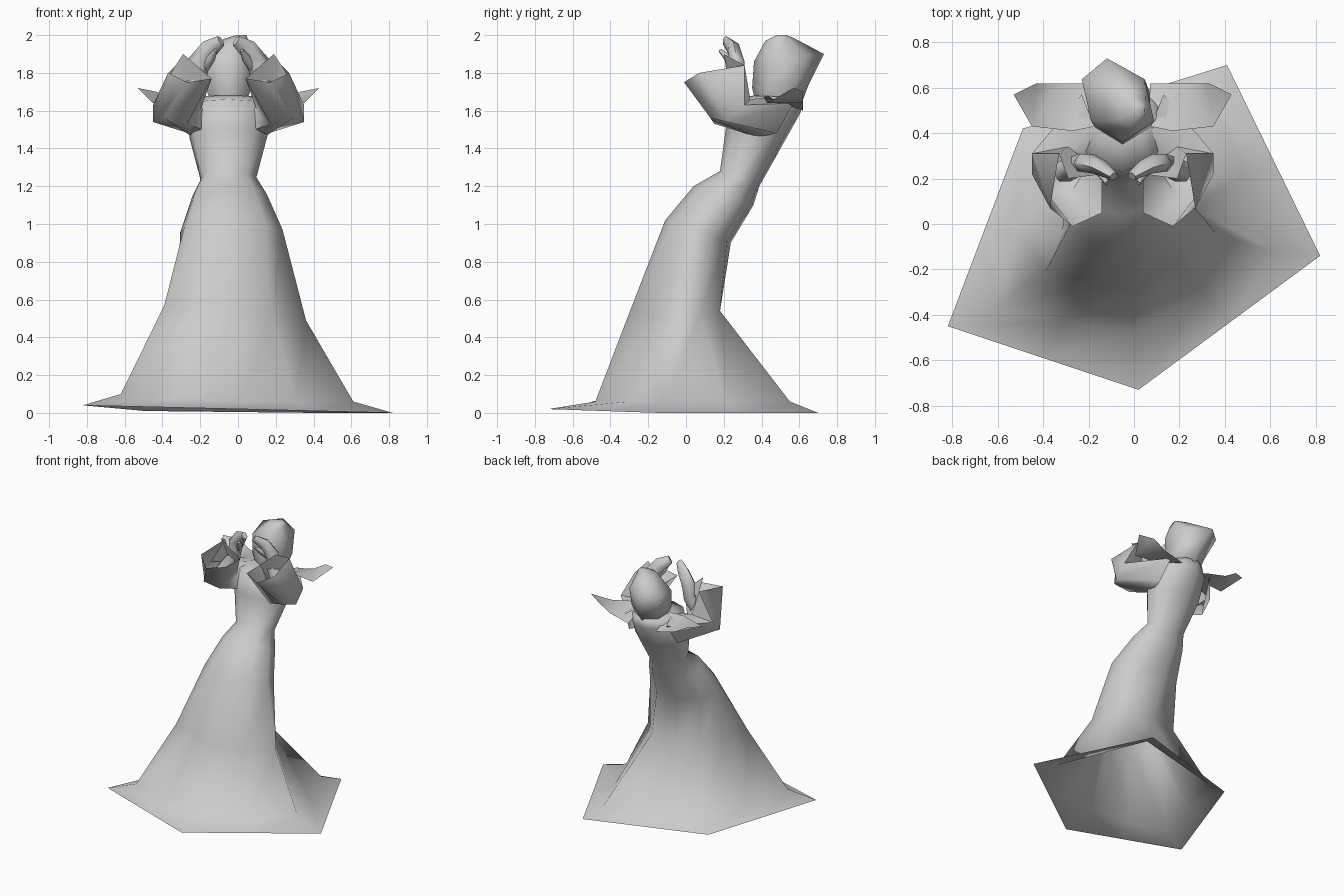
import bpy, bmesh, math
from mathutils import Vector

if "Cube" in bpy.data.objects:
    bpy.data.objects.remove(bpy.data.objects["Cube"])

CX = -0.05   # symmetry plane of the upper figure
ANGLES = [205, 237, 270, 310, 350, 25, 60, 100, 140, 172]


def finish(name, bm, angle=40):
    bmesh.ops.recalc_face_normals(bm, faces=bm.faces)
    me = bpy.data.meshes.new(name)
    bm.to_mesh(me)
    bm.free()
    ob = bpy.data.objects.new(name, me)
    bpy.context.collection.objects.link(ob)
    bpy.ops.object.select_all(action='DESELECT')
    ob.select_set(True)
    bpy.context.view_layer.objects.active = ob
    bpy.ops.object.shade_smooth_by_angle(angle=math.radians(angle))
    return ob


def loft(name, rings, cap_start=False, cap_end=False, angle=70):
    bm = bmesh.new()
    loops = [[bm.verts.new(p) for p in r] for r in rings]
    n = len(rings[0])
    for a, b in zip(loops, loops[1:]):
        for i in range(n):
            j = (i + 1) % n
            bm.faces.new((a[i], a[j], b[j], b[i]))
    if cap_start:
        bm.faces.new(loops[0])
    if cap_end:
        bm.faces.new(loops[-1])
    return finish(name, bm, angle)


def ring(cx, rx, y0, y1, z0, z1, angles=ANGLES):
    """Tilted oval from front (y0, z0) to back (y1, z1)."""
    pts = []
    for a in angles:
        c, s = math.cos(math.radians(a)), math.sin(math.radians(a))
        t = (s + 1) / 2
        pts.append((cx + rx * c, y0 + (y1 - y0) * t, z0 + (z1 - z0) * t))
    return pts


def with_midpoints(corners):
    out = []
    for i, p in enumerate(corners):
        q = corners[(i + 1) % len(corners)]
        out += [Vector(p), (Vector(p) + Vector(q)) / 2]
    return out


def mirrored(points):
    return [(2 * CX - x, y, z) for x, y, z in points]


def tube(path, radii):
    out = []
    for i, p in enumerate(path):
        p = Vector(p)
        d = Vector(path[min(i + 1, len(path) - 1)]) - Vector(path[max(i - 1, 0)])
        u = d.cross(Vector((0, 1, 0))).normalized()
        w = d.cross(u).normalized()
        ru, rw = radii[i]
        out.append([p + u * ru * math.cos(a) + w * rw * math.sin(a)
                    for a in (k * math.pi / 3 for k in range(6))])
    return out


# robe: hollow, five-cornered hem narrowing to waist and chest
hem = [(-0.82, -0.45, 0.04), (0.02, -0.73, 0.02), (0.82, -0.14, 0.0),
       (0.41, 0.70, 0.0), (-0.49, 0.42, 0.01)]
fold = [(-0.62, -0.38, 0.10), (0.0, -0.48, 0.06), (0.61, -0.12, 0.06),
        (0.34, 0.55, 0.06), (-0.40, 0.35, 0.07)]
knee = [(-0.39, -0.21, 0.57), (0.0, -0.30, 0.53), (0.36, -0.04, 0.49),
        (0.17, 0.18, 0.54), (-0.24, 0.15, 0.54)]
loft("robe", [
    with_midpoints(hem),
    with_midpoints(fold),
    with_midpoints(knee),
    ring(-0.035, 0.275, -0.11, 0.24, 1.02, 0.90),
    ring(-0.045, 0.20, 0.04, 0.36, 1.20, 1.10),
    ring(CX, 0.15, 0.18, 0.39, 1.28, 1.20),
    ring(CX, 0.21, 0.21, 0.52, 1.50, 1.43),
    ring(CX, 0.20, 0.23, 0.61, 1.66, 1.59),
    ring(CX, 0.13, 0.36, 0.62, 1.68, 1.67),
], cap_end=True, angle=110)

# hood, leaning back to a corner
H = [30, 90, 150, 210, 270, 330]
loft("hood", [
    ring(CX, 0.11, 0.37, 0.62, 1.64, 1.66, H),
    ring(CX, 0.14, 0.35, 0.65, 1.72, 1.74, H),
    [(x - 0.06 * max(0, (y - 0.5) / 0.2), y, z)
     for x, y, z in ring(CX, 0.16, 0.36, 0.73, 1.86, 1.90, H)],
    ring(-0.01, 0.07, 0.42, 0.57, 1.97, 1.985, H),
    ring(0.02, 0.03, 0.48, 0.53, 2.0, 2.0, H),
], cap_start=True, cap_end=True)

# bell sleeve: shoulder, elbow, cuff opening inwards
sleeve = [
    [(-0.26, 0.48, 1.48), (-0.24, 0.38, 1.46), (-0.19, 0.27, 1.50),
     (-0.16, 0.30, 1.63), (-0.17, 0.42, 1.67), (-0.23, 0.57, 1.64)],
    [(-0.45, 0.22, 1.54), (-0.39, 0.13, 1.56), (-0.27, 0.15, 1.53),
     (-0.20, 0.27, 1.60), (-0.29, 0.34, 1.66), (-0.45, 0.31, 1.63)],
    [(-0.37, 0.07, 1.80), (-0.27, -0.01, 1.75), (-0.14, 0.05, 1.77),
     (-0.14, 0.22, 1.77), (-0.29, 0.20, 1.90), (-0.33, 0.31, 1.84)],
]

# forearm with hand, bent towards the face
hand = tube([(-0.31, 0.23, 1.60), (-0.22, 0.27, 1.75), (-0.21, 0.27, 1.85),
             (-0.15, 0.25, 1.93), (-0.09, 0.21, 1.97)],
            [(0.06, 0.05), (0.05, 0.045), (0.06, 0.045), (0.05, 0.035), (0.03, 0.02)])
thumb = tube([(-0.18, 0.27, 1.83), (-0.14, 0.22, 1.88), (-0.12, 0.18, 1.92)],
             [(0.03, 0.025), (0.022, 0.02), (0.01, 0.01)])

# shoulder flap: thin sheet, back edge drooping, tip upturned
flap = [(-0.17, 0.62, 1.60), (-0.33, 0.62, 1.64), (-0.43, 0.62, 1.70),
        (-0.53, 0.57, 1.72), (-0.45, 0.43, 1.64), (-0.27, 0.41, 1.67),
        (-0.17, 0.43, 1.68)]
flap_faces = [(0, 1, 5, 6), (1, 4, 5), (1, 2, 4), (2, 3, 4)]

for side, flip in (("left", list), ("right", mirrored)):
    loft("sleeve_" + side, [flip(r) for r in sleeve])
    loft("hand_" + side, [flip(r) for r in hand], True, True)
    loft("thumb_" + side, [flip(r) for r in thumb], True, True)
    bm = bmesh.new()
    vs = [bm.verts.new(p) for p in flip(flap)]
    for f in flap_faces:
        bm.faces.new([vs[i] for i in f])
    bmesh.ops.recalc_face_normals(bm, faces=bm.faces)
    if sum(f.normal.z for f in bm.faces) < 0:
        bm.verts.ensure_lookup_table()
    ob = finish("shoulder_flap_" + side, bm, 60)
    if sum(p.normal.z for p in ob.data.polygons) < 0:
        ob.data.flip_normals()
